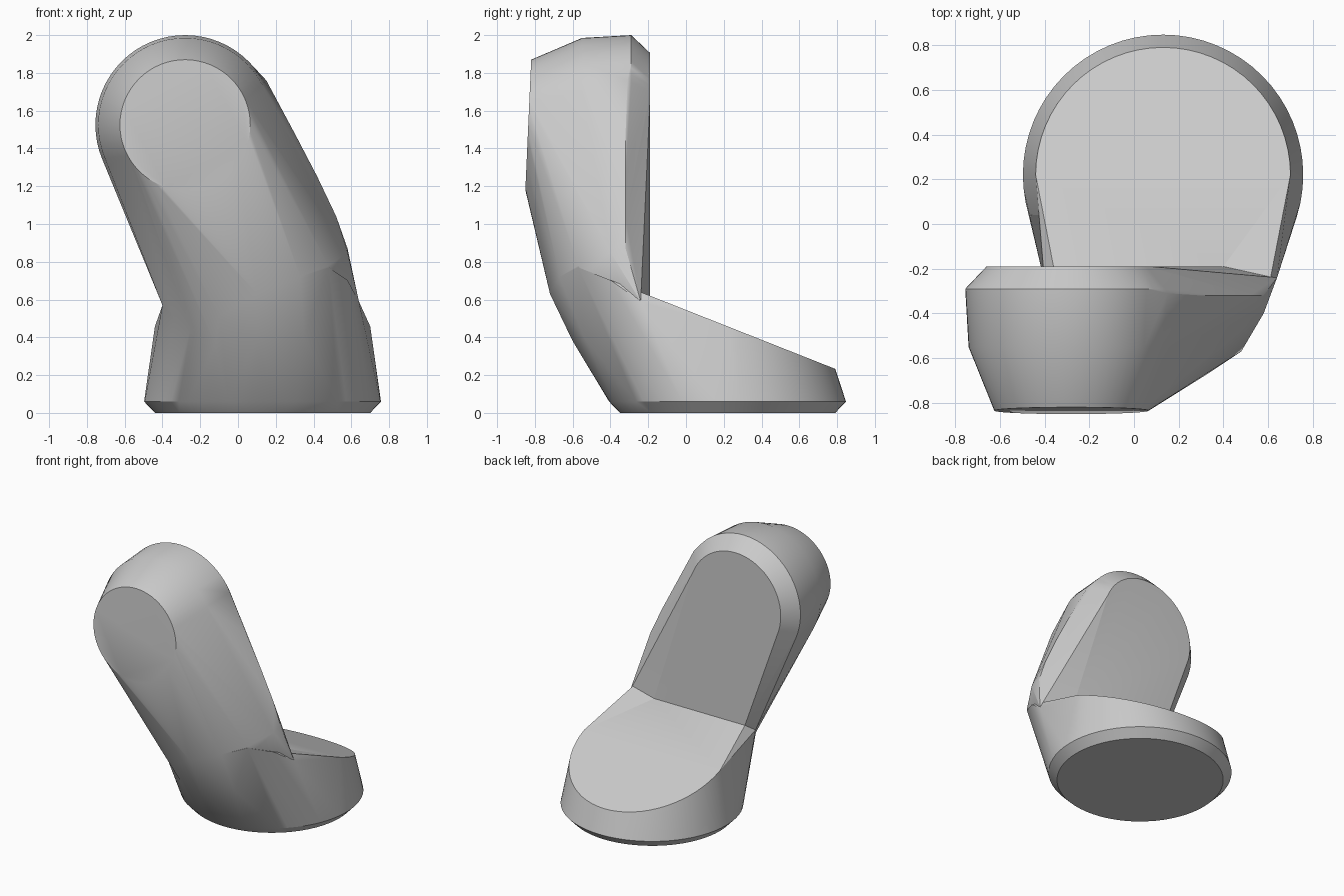
import bpy, bmesh, math
from mathutils import Vector

cube = bpy.data.objects.get("Cube")
if cube:
    bpy.data.objects.remove(cube)

mat = bpy.data.materials.new("light_grey")
mat.use_nodes = True
grey = (0.6, 0.6, 0.6, 1)
mat.diffuse_color = grey
mat.node_tree.nodes["Principled BSDF"].inputs["Base Color"].default_value = grey


def arc(radius, place, start=0, end=360, steps=64):
    """Circle points, put into space by place(u, v)."""
    angles = [math.radians(start + (end - start) * i / steps) for i in range(steps + 1)]
    return [Vector(place(radius * math.cos(a), radius * math.sin(a))) for a in angles]


def hull(name, points):
    bm = bmesh.new()
    for p in points:
        bm.verts.new(p)
    bmesh.ops.remove_doubles(bm, verts=bm.verts, dist=0.001)
    out = bmesh.ops.convex_hull(bm, input=bm.verts)
    loose = [v for v in set(out["geom_interior"] + out["geom_unused"])
             if isinstance(v, bmesh.types.BMVert)]
    bmesh.ops.delete(bm, geom=loose, context="VERTS")
    bmesh.ops.dissolve_limit(bm, angle_limit=0.005, verts=bm.verts, edges=bm.edges)
    bmesh.ops.recalc_face_normals(bm, faces=bm.faces)
    mesh = bpy.data.meshes.new(name)
    bm.to_mesh(mesh)
    bm.free()
    mesh.materials.append(mat)
    obj = bpy.data.objects.new(name, mesh)
    bpy.context.collection.objects.link(obj)
    return obj


def slope_z(y):
    return 0.62 - 0.395 * (y + 0.19)


# Shared points of the elbow
hinge = [Vector(p) for p in [(-0.36, -0.19, 0.62), (-0.4, -0.26, 0.57),
                             (0.4, -0.19, 0.62), (0.64, -0.24, 0.59)]]
elbow = [Vector(p) for p in [(-0.34, -0.35, 0.5), (-0.25, -0.48, 0.45), (-0.1, -0.62, 0.51),
                             (0.1, -0.72, 0.63), (0.33, -0.67, 0.72),
                             (0.48, -0.57, 0.78), (0.58, -0.4, 0.85)]]
belly = [Vector(p) for p in [(-0.12, -0.53, 0.36), (0.1, -0.6, 0.38), (0.35, -0.54, 0.4)]]

# Foot: chamfered disc with a sloping top
base_rim = arc(0.627, lambda u, v: (0.13 + u, 0.22 + v, 0.06))
sole = arc(0.57, lambda u, v: (0.13 + u, 0.22 + v, 0))
foot_top = arc(0.57, lambda u, v: (0.13 + u, 0.22 + v, slope_z(0.22 + v)), 0, 180, 32)
low_elbow = [Vector((p.x, p.y, min(p.z, slope_z(p.y)))) for p in elbow]
body = hull("bent_body", base_rim + sole + foot_top + hinge + low_elbow + belly)


# Arm: chamfered drum leaning down into the elbow
def drum(radius, y, tilt=0.0):
    return arc(radius, lambda u, v: (-0.28 + u, y + tilt * v, 1.525 + v))


flank = [Vector(p) for p in [(0.15, -0.31, 1.76), (0.3, -0.32, 1.48), (0.42, -0.32, 1.25),
                             (0.52, -0.32, 1.04), (0.58, -0.32, 0.87), (0.34, -0.5, 1.25)]]
base_front = [p for p in base_rim if p.y < -0.22 and p.x > 0]
arm = hull("arm", drum(0.345, -0.835, 0.045) + drum(0.46, -0.55) + drum(0.475, -0.29)
           + drum(0.38, -0.19) + flank + hinge + elbow + belly + base_front)

# Join both into one skin
join = body.modifiers.new("join_arm", "BOOLEAN")
join.operation = "UNION"
join.solver = "EXACT"
join.object = arm
bpy.context.view_layer.objects.active = body
body.select_set(True)
bpy.ops.object.modifier_apply(modifier=join.name)
bpy.data.objects.remove(arm)
bpy.ops.object.shade_smooth_by_angle(angle=math.radians(25))
